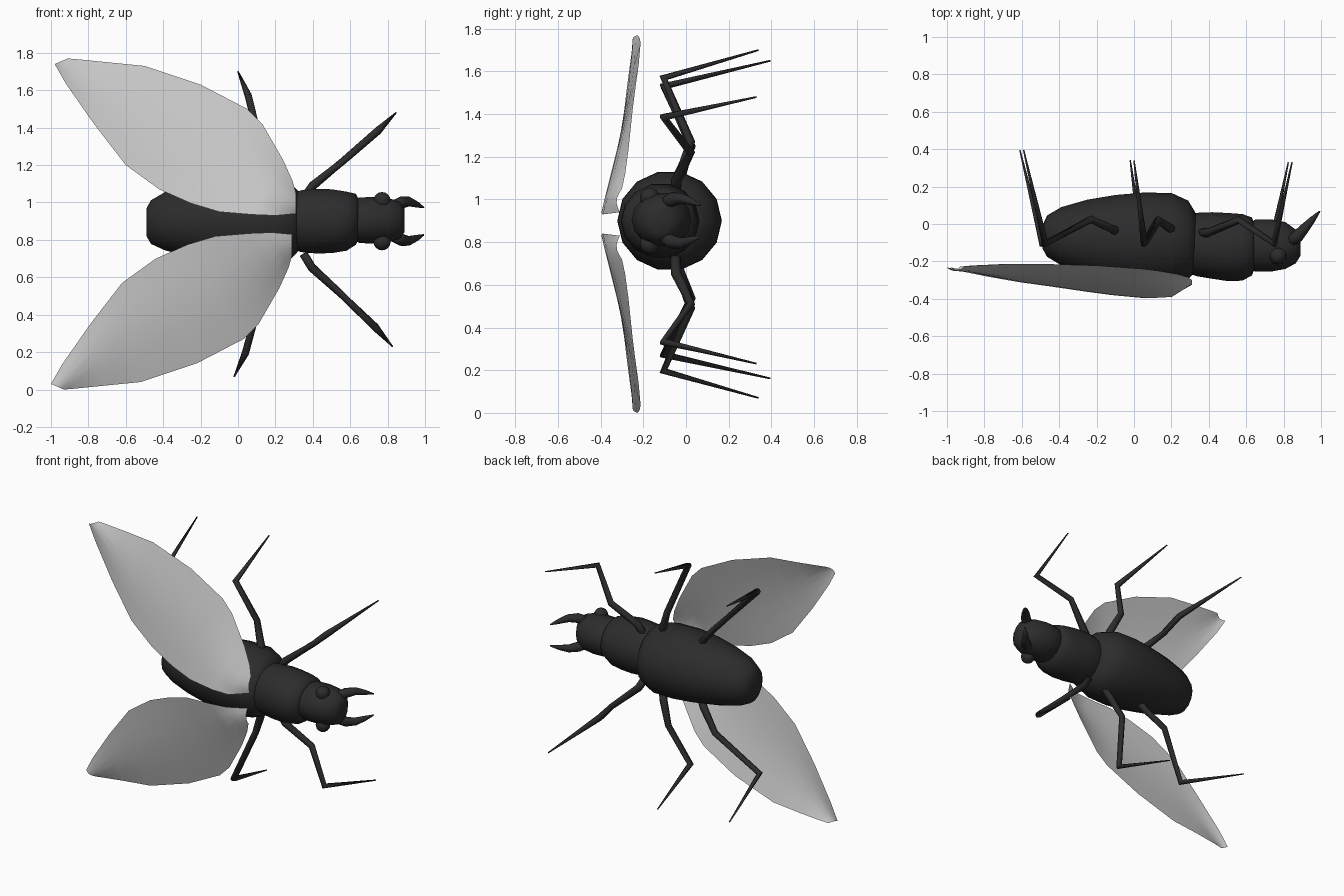
import bpy, bmesh, math
from mathutils import Vector

if "Cube" in bpy.data.objects:
    bpy.data.objects.remove(bpy.data.objects["Cube"])


def material(name, color):
    m = bpy.data.materials.new(name)
    m.diffuse_color = color
    m.use_nodes = True
    m.node_tree.nodes["Principled BSDF"].inputs["Base Color"].default_value = m.diffuse_color
    return m


SHELL = material("black_shell", (0.025, 0.025, 0.025, 1))
WING = material("clear_wing", (0.7, 0.7, 0.7, 0.65))


def finish(name, bm, mat):
    bmesh.ops.recalc_face_normals(bm, faces=bm.faces)
    for f in bm.faces:
        f.smooth = True
    me = bpy.data.meshes.new(name)
    bm.to_mesh(me)
    bm.free()
    me.materials.append(mat)
    ob = bpy.data.objects.new(name, me)
    bpy.context.collection.objects.link(ob)
    return ob


def loft(name, rings, mat=SHELL, closed=True):
    bm = bmesh.new()
    rows = [[bm.verts.new(p) for p in r] for r in rings]
    n = len(rows[0])
    for a, b in zip(rows, rows[1:]):
        for i in range(n if closed else n - 1):
            j = (i + 1) % n
            bm.faces.new((a[i], a[j], b[j], b[i]))
    if closed:
        bm.faces.new(rows[0])
        bm.faces.new(rows[-1])
    return finish(name, bm, mat)


def body(name, sections, sides=14):
    # each section: x, centre y, centre z, radius y, radius z
    angles = [2 * math.pi * i / sides for i in range(sides)]
    return loft(name, [[(x, cy + ry * math.cos(a), cz + rz * math.sin(a)) for a in angles]
                       for x, cy, cz, ry, rz in sections])


def tube(name, pts, radii, ref, sides=6):
    pts = [Vector(p) for p in pts]
    rings = []
    for i, (p, r) in enumerate(zip(pts, radii)):
        t = Vector()
        if i > 0:
            t += (p - pts[i - 1]).normalized()
        if i < len(pts) - 1:
            t += (pts[i + 1] - p).normalized()
        t.normalize()
        u = t.cross(Vector(ref)).normalized()
        v = t.cross(u)
        rings.append([p + r * (u * math.cos(a) + v * math.sin(a))
                      for a in (2 * math.pi * k / sides for k in range(sides))])
    return loft(name, rings)


# Body segments
body("abdomen", [(-.49, -.07, .895, .06, .075), (-.465, -.065, .895, .11, .12),
                 (-.39, -.065, .9, .155, .16), (-.25, -.07, .9, .2, .195),
                 (-.1, -.075, .9, .23, .22), (.05, -.077, .9, .245, .235),
                 (.2, -.077, .9, .243, .232), (.29, -.085, .9, .21, .2),
                 (.335, -.1, .9, .15, .15)])
body("thorax", [(.28, -.11, .9, .15, .15), (.34, -.11, .9, .17, .17), (.42, -.115, .9, .178, .177),
                (.5, -.123, .9, .182, .175), (.58, -.125, .9, .178, .162),
                (.63, -.12, .91, .155, .14), (.645, -.12, .91, .12, .11)])
body("head", [(.61, -.12, .91, .12, .11), (.65, -.115, .905, .14, .125),
              (.73, -.115, .905, .14, .128), (.81, -.115, .905, .125, .12),
              (.865, -.12, .905, .09, .1), (.89, -.12, .905, .05, .065)])

for label, s in (("upper", 1), ("lower", -1)):
    # Eyes
    bm = bmesh.new()
    bmesh.ops.create_uvsphere(bm, u_segments=12, v_segments=8, radius=.046)
    bmesh.ops.translate(bm, verts=bm.verts, vec=(.77, -.17, .9 + s * .11))
    finish(label + "_eye", bm, SHELL)

    # Curved jaws
    tube(label + "_jaw",
         [(.83, -.10, .9 + s * .075), (.875, -.065, .9 + s * .1), (.915, -.02, .9 + s * .105),
          (.955, .025, .9 + s * .09), (.993, .068, .9 + s * .073)],
         [.036, .033, .026, .017, .004], (0, 0, 1), 8)

    # Jointed legs, the lower set slightly skewed
    legs = {"front": [(.35, -.05, 1.02), (.40, -.045, 1.09), (.56, .022, 1.22),
                      (.75, -.105, 1.385), (.845, .33, 1.48)],
            "middle": [(.215, -.05, 1.05), (.19, -.02, 1.13), (.13, .022, 1.27),
                       (.055, -.105, 1.57), (.0, .34, 1.70)],
            "rear": [(-.08, -.05, 1.06), (-.11, -.03, 1.12), (-.23, .025, 1.25),
                     (-.475, -.105, 1.53), (-.59, .395, 1.65)]}
    for part, pts in legs.items():
        if s < 0:
            pts = [(x - .02 * i / 4, y, 1.77 - z - .07 * x) for i, (x, y, z) in enumerate(pts)]
        tube(f"{label}_{part}_leg", pts, [.026, .025, .021, .021, .004], (1, 0, 0))

    # Thin wings: inner edge and outer edge point per station
    inner = [(.31, -.31, .94), (.2, -.39, .93), (.08, -.397, .935), (-.1, -.38, .95),
             (-.25, -.36, .995), (-.42, -.335, 1.07), (-.6, -.31, 1.2),
             (-.77, -.28, 1.42), (-.92, -.245, 1.635), (-.98, -.232, 1.74)]
    outer = [(.31, -.3, 1.05), (.29, -.285, 1.12), (.24, -.27, 1.23), (.13, -.25, 1.42),
             (.05, -.24, 1.5), (-.2, -.222, 1.63), (-.5, -.213, 1.73),
             (-.7, -.215, 1.75), (-.85, -.222, 1.765), (-.91, -.228, 1.77)]
    rows = []
    for a, b in zip(inner, outer):
        a, b = Vector(a), Vector(b)
        row = []
        for k in range(6):
            p = a.lerp(b, k / 5)
            p.y -= .02 * math.sin(math.pi * k / 5)
            if s < 0:
                p.z = 1.77 - p.z
                p.x -= .02
            row.append(p)
        rows.append(row)
    loft(label + "_wing", rows, WING, closed=False)
